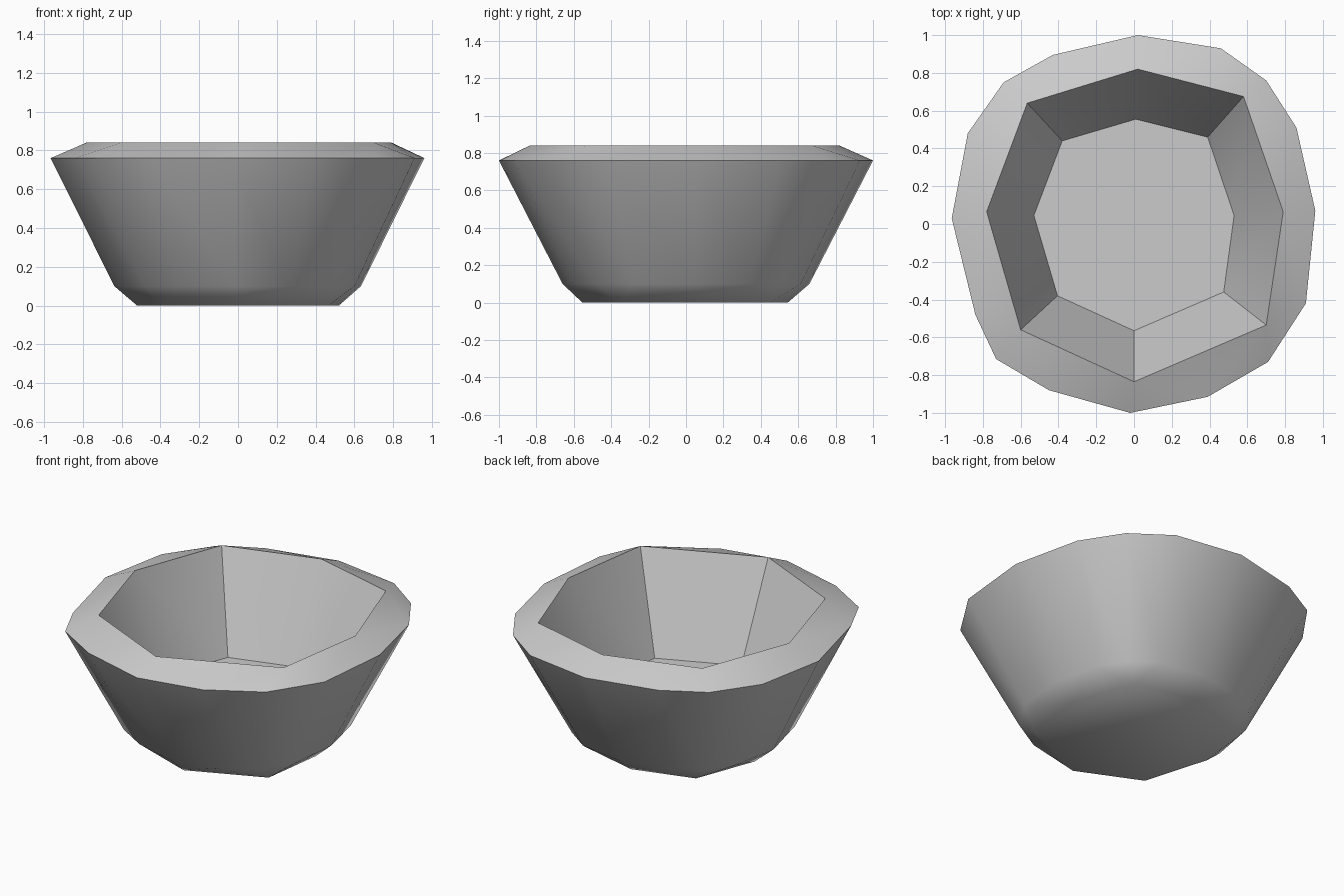
import bpy, bmesh, math

if "Cube" in bpy.data.objects:
    bpy.data.objects.remove(bpy.data.objects["Cube"])

# Plan outlines read clockwise from the back: 16-sided outer wall, 8-sided hollow
OUTER = [(0.02, 1.0), (0.46, 0.93), (0.70, 0.76), (0.86, 0.51),
         (0.96, 0.07), (0.91, -0.42), (0.71, -0.73), (0.39, -0.915),
         (-0.02, -1.0), (-0.45, -0.88), (-0.73, -0.715), (-0.84, -0.48),
         (-0.965, 0.03), (-0.88, 0.48), (-0.69, 0.75), (-0.43, 0.895)]
RIM = [(0.02, 0.82), (0.58, 0.675), (0.79, 0.065), (0.70, -0.535),
       (0.0, -0.835), (-0.60, -0.56), (-0.78, 0.065), (-0.565, 0.64)]
FLOOR = [(0.01, 0.555), (0.39, 0.46), (0.53, 0.045), (0.475, -0.36),
         (0.0, -0.565), (-0.405, -0.38), (-0.53, 0.045), (-0.38, 0.44)]

bm = bmesh.new()


def ring(points, z, scale=1.0):
    return [bm.verts.new((x * scale, y * scale, z)) for x, y in points]


def bridge(a, b):
    """Quads between rings with equal counts."""
    n = len(a)
    for i in range(n):
        j = (i + 1) % n
        bm.faces.new((a[i], a[j], b[j], b[i]))


def bridge_half(a, b):
    """Triangles from a ring to one with half as many points."""
    n = len(b)
    for i in range(n):
        j = (i + 1) % n
        p, m, q = a[2 * i], a[2 * i + 1], a[2 * j]
        bm.faces.new((p, m, b[i]))
        bm.faces.new((m, q, b[j]))
        bm.faces.new((m, b[j], b[i]))


foot = ring(FLOOR, 0.0, 0.98)
low_wall = ring(OUTER, 0.10, 0.66)
high_wall = ring(OUTER, 0.76)
rim = ring(RIM, 0.84)
floor = ring(FLOOR, 0.245)

bm.faces.new(foot)               # underside
bridge_half(low_wall, foot)      # chamfered foot
bridge(low_wall, high_wall)      # flaring outer wall
bridge_half(high_wall, rim)      # sloping lip
bridge(rim, floor)               # inner wall
bm.faces.new(floor)              # inner floor
bmesh.ops.recalc_face_normals(bm, faces=bm.faces[:])

mesh = bpy.data.meshes.new("bowl")
bm.to_mesh(mesh)
bm.free()
bowl = bpy.data.objects.new("bowl", mesh)
bpy.context.collection.objects.link(bowl)
bpy.context.view_layer.objects.active = bowl
bowl.select_set(True)
bpy.ops.object.shade_smooth_by_angle(angle=math.radians(38))
